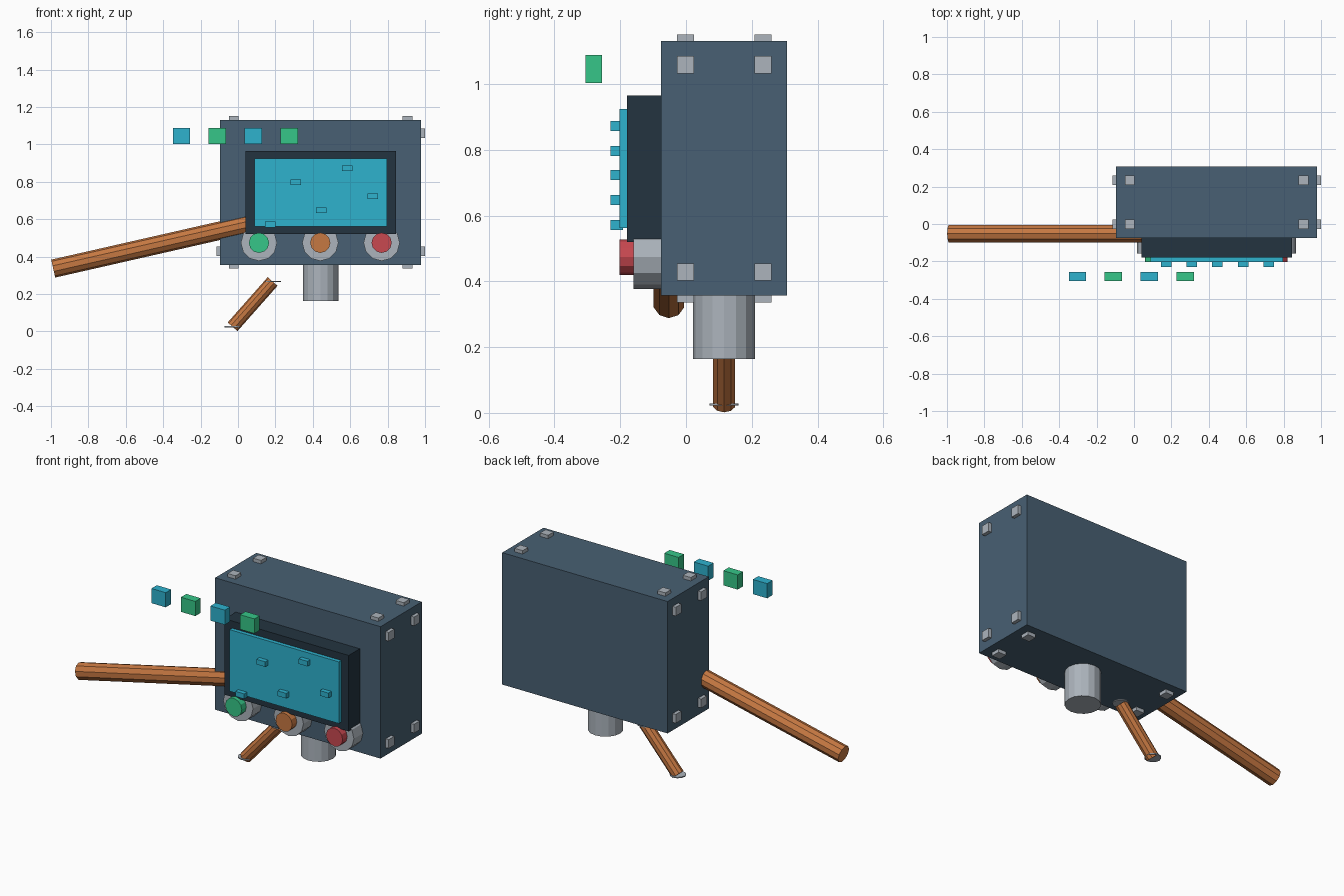
import bpy, math
from mathutils import Vector

if "Cube" in bpy.data.objects:
    bpy.data.objects.remove(bpy.data.objects["Cube"], do_unlink=True)


def material(name, rgb):
    linear = [((c / 255 + 0.055) / 1.055) ** 2.4 for c in rgb] + [1]
    m = bpy.data.materials.new(name)
    m.use_nodes = True
    m.diffuse_color = linear
    m.node_tree.nodes["Principled BSDF"].inputs["Base Color"].default_value = linear
    return m


SLATE = material("slate blue", (72, 96, 115))
DARK = material("dark slate", (36, 52, 64))
CYAN = material("cyan", (46, 178, 206))
GREEN = material("green", (54, 198, 136))
COPPER = material("copper", (198, 120, 66))
RED = material("red", (200, 72, 80))
METAL = material("light metal", (172, 180, 188))


def finish(name, mat):
    ob = bpy.context.object
    ob.name = name
    ob.data.materials.append(mat)
    return ob


def box(name, centre, size, mat):
    bpy.ops.mesh.primitive_cube_add(size=1, location=centre)
    bpy.context.object.scale = size
    return finish(name, mat)


def rod(name, start, end, radius, sides, mat):
    a, b = Vector(start), Vector(end)
    bpy.ops.mesh.primitive_cylinder_add(vertices=sides, radius=radius, depth=(b - a).length,
                                        location=(a + b) / 2)
    bpy.context.object.rotation_euler = (b - a).to_track_quat('Z', 'Y').to_euler()
    return finish(name, mat)


# Main case
X, Y, Z = 0.442, 0.116, 0.744
W, D, H = 1.075, 0.383, 0.775
box("case", (X, Y, Z), (W, D, H), SLATE)

# Bolts on the side, top and bottom faces
for sx in (-1, 1):
    for sy in (-1, 1):
        for sz in (-1, 1):
            y = Y + sy * 0.118
            box("side_bolt", (X + sx * W / 2, y, Z + sz * 0.315), (0.04, 0.052, 0.052), METAL)
            box("end_bolt", (X + sx * 0.464, y, Z + sz * H / 2), (0.052, 0.052, 0.04), METAL)

# Screen with its frame and raised readout blocks
box("screen_frame", (X, -0.122, 0.743), (0.806, 0.114, 0.446), DARK)
box("screen", (X, -0.186, 0.743), (0.71, 0.032, 0.362), CYAN)
for i, z in enumerate((0.572, 0.797, 0.648, 0.873, 0.723)):
    box("readout_block", (0.172 + 0.137 * i, -0.21, z), (0.056, 0.038, 0.03), CYAN)

# Control knobs
for i, mat in enumerate((GREEN, COPPER, RED)):
    x = 0.112 + 0.328 * i
    rod("knob_base", (x, -0.06, 0.474), (x, -0.159, 0.474), 0.097, 12, METAL)
    rod("knob_button", (x, -0.14, 0.474), (x, -0.202, 0.474), 0.054, 12, mat)

# Outlet pipe below the case
rod("outlet_pipe", (X, Y, 0.164), (X, Y, 0.38), 0.094, 16, METAL)

# Long arm reaching to the right
rod("long_arm", (-0.988, -0.052, 0.336), (0.15, -0.052, 0.595), 0.049, 10, COPPER)

# Loose tilted strut with a thin disc at each end
low, high = (-0.029, Y, 0.025), (0.185, Y, 0.267)
rod("strut", low, high, 0.035, 10, COPPER)
for x, y, z in (low, high):
    rod("strut_disc", (x, y, z - 0.003), (x, y, z + 0.003), 0.044, 12, METAL)

# Row of floating indicator blocks
for i in range(4):
    box("indicator_block", (-0.302 + 0.192 * i, -0.281, 1.046), (0.093, 0.05, 0.086),
        (CYAN, GREEN)[i % 2])
